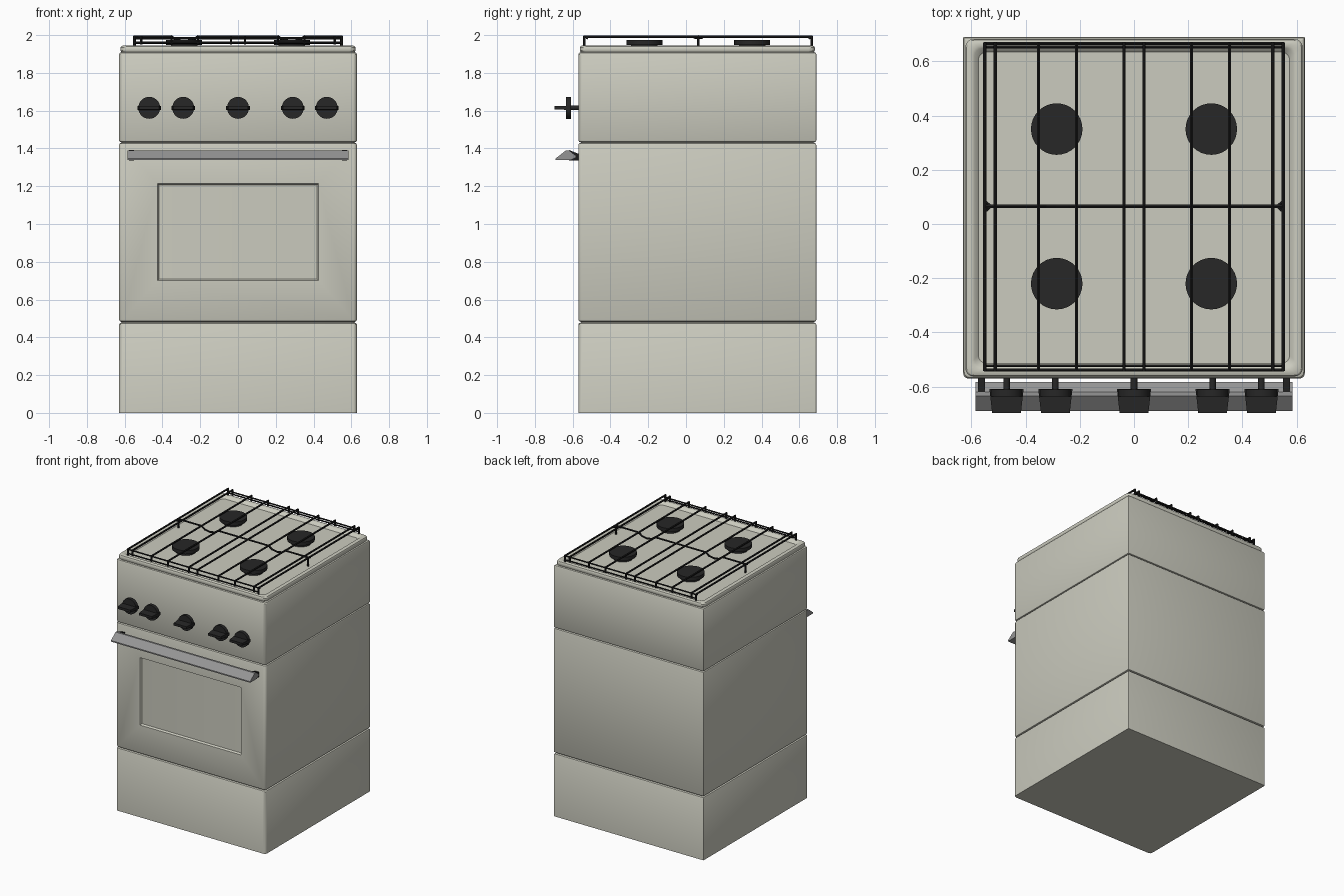
import bpy, bmesh, math
from mathutils import Matrix, Vector

if "Cube" in bpy.data.objects:
    bpy.data.objects.remove(bpy.data.objects["Cube"])


def material(name, c):
    m = bpy.data.materials.new(name)
    m.diffuse_color = (*c, 1)
    m.use_nodes = True
    m.node_tree.nodes["Principled BSDF"].inputs["Base Color"].default_value = m.diffuse_color
    return m


ENAMEL = material("enamel", (0.60, 0.60, 0.52))
BLACK = material("black", (0.012, 0.012, 0.012))
IRON = material("dark_iron", (0.02, 0.02, 0.02))
STEEL = material("steel", (0.3, 0.3, 0.3))


def finish(name, bm, mat, smooth=True):
    bmesh.ops.recalc_face_normals(bm, faces=bm.faces)
    me = bpy.data.meshes.new(name)
    bm.to_mesh(me)
    bm.free()
    ob = bpy.data.objects.new(name, me)
    bpy.context.collection.objects.link(ob)
    me.materials.append(mat)
    if smooth:
        bpy.ops.object.select_all(action='DESELECT')
        ob.select_set(True)
        bpy.context.view_layer.objects.active = ob
        bpy.ops.object.shade_smooth_by_angle(angle=math.radians(30))
    return ob


def outline(inset, r_front, r_back, steps=4):
    x, y0, y1 = 0.63 - inset, -0.57 + inset, 0.69 - inset
    pts = []
    for sx, cy, sy, r, a0 in ((1, y1, 1, r_back, 0), (-1, y1, 1, r_back, 90),
                              (-1, y0, -1, r_front, 180), (1, y0, -1, r_front, 270)):
        for i in range(steps + 1):
            a = math.radians(a0 + 90 * i / steps)
            pts.append((sx * (x - r) + r * math.cos(a), cy - sy * r + r * math.sin(a)))
    return pts


def loft(name, levels, mat, r_front=0.02, r_back=0.003):
    """Stack of rounded rectangles given as (inset, z)."""
    bm = bmesh.new()
    rings = [[bm.verts.new((x, y, z)) for x, y in outline(i, r_front, r_back)] for i, z in levels]
    n = len(rings[0])
    for a, b in zip(rings, rings[1:]):
        for i in range(n):
            bm.faces.new((a[i], a[(i + 1) % n], b[(i + 1) % n], b[i]))
    bm.faces.new(rings[0])
    bm.faces.new(rings[-1])
    return finish(name, bm, mat)


def extrude_profile(name, pts, width, mat, x=0.0):
    """(y, z) profile extruded along x."""
    bm = bmesh.new()
    f = bm.faces.new([bm.verts.new((x - width / 2, y, z)) for y, z in pts])
    ex = bmesh.ops.extrude_face_region(bm, geom=[f])
    bmesh.ops.translate(bm, vec=(width, 0, 0),
                        verts=[v for v in ex["geom"] if isinstance(v, bmesh.types.BMVert)])
    return finish(name, bm, mat, False)


def tube(bm, pts, r=0.007, sides=6):
    for a, b in zip(pts, pts[1:]):
        a, b = Vector(a), Vector(b)
        d = b - a
        rot = d.to_track_quat('Z', 'Y').to_matrix().to_4x4()
        bmesh.ops.create_cone(bm, cap_ends=True, segments=sides, radius1=r, radius2=r,
                              depth=d.length + r, matrix=Matrix.Translation((a + b) / 2) @ rot)


def frustum(bm, half1, y1, half2, y2, zc):
    """Tapered block along y; halves are (x, z) half sizes."""
    rings = [[bm.verts.new((sx * h[0], y, zc + sz * h[1])) for sx, sz in ((-1, -1), (1, -1), (1, 1), (-1, 1))]
             for h, y in ((half1, y1), (half2, y2))]
    a, b = rings
    bm.faces.new(a)
    bm.faces.new(b)
    for i in range(4):
        bm.faces.new((a[i], a[(i + 1) % 4], b[(i + 1) % 4], b[i]))


# Cabinet sections separated by grooves
loft("drawer_base", [(0, 0), (0, 0.468), (0.003, 0.474), (0.012, 0.478)], ENAMEL)
door = loft("oven_door_body", [(0.012, 0.482), (0.003, 0.486), (0, 0.494), (0, 1.418),
                               (0.003, 1.426), (0.012, 1.430)], ENAMEL)
loft("control_panel", [(0.012, 1.432), (0.003, 1.436), (0, 1.444), (0, 1.898),
                       (0.004, 1.906), (0.012, 1.91)], ENAMEL)
loft("groove_core", [(0.014, 0.46), (0.014, 1.46)], ENAMEL)

# Cooktop tray with raised rim
loft("cooktop", [(0.012, 1.91), (0.008, 1.918), (0.008, 1.934), (0.012, 1.941), (0.02, 1.945),
                 (0.034, 1.945), (0.042, 1.941), (0.056, 1.925)], ENAMEL, 0.03, 0.03)

# Oven window recess and glass
bm = bmesh.new()
frustum(bm, (0.427, 0.257), -0.571, (0.408, 0.24), -0.54, 0.957)
cutter = finish("window_cutter", bm, ENAMEL, False)
cut = door.modifiers.new("window", 'BOOLEAN')
cut.object = cutter
cut.solver = 'EXACT'
bpy.context.view_layer.objects.active = door
bpy.ops.object.modifier_apply(modifier=cut.name)
bpy.data.objects.remove(cutter)
bm = bmesh.new()
frustum(bm, (0.41, 0.242), -0.543, (0.41, 0.242), -0.535, 0.957)
finish("oven_window", bm, BLACK, False)

# Door handle and its brackets
extrude_profile("door_handle", [(-0.69, 1.347), (-0.635, 1.39), (-0.62, 1.39), (-0.583, 1.362),
                                (-0.583, 1.352), (-0.61, 1.338), (-0.69, 1.338)], 1.17, STEEL)
for s in (-1, 1):
    extrude_profile("handle_bracket", [(-0.62, 1.392), (-0.565, 1.37), (-0.565, 1.335), (-0.62, 1.335)],
                    0.026, BLACK, s * 0.563)

# Control knobs: stem, disc and grip blade
for x in (-0.47, -0.29, 0, 0.29, 0.47):
    bm = bmesh.new()
    rot = Matrix.Rotation(math.radians(90), 4, 'X')
    for r, y0, y1 in ((0.012, -0.56, -0.615), (0.058, -0.61, -0.636)):
        bmesh.ops.create_cone(bm, cap_ends=True, segments=28, radius1=r, radius2=r, depth=abs(y1 - y0),
                              matrix=Matrix.Translation((0, (y0 + y1) / 2, 1.615)) @ rot)
    frustum(bm, (0.063, 0.011), -0.609, (0.053, 0.009), -0.697, 1.615)
    bmesh.ops.translate(bm, vec=(x, 0, 0), verts=bm.verts)
    finish("control_knob", bm, IRON)

# Burners: neck and cap
for x in (-0.285, 0.285):
    for y in (-0.22, 0.35):
        bm = bmesh.new()
        for r, z0, z1 in ((0.07, 1.92, 1.95), (0.095, 1.947, 1.974)):
            bmesh.ops.create_cone(bm, cap_ends=True, segments=32, radius1=r, radius2=r, depth=z1 - z0,
                                  matrix=Matrix.Translation((x, y, (z0 + z1) / 2)))
        finish("burner", bm, IRON)

# Pan support grate
YF, YB, YM, ZT, ZL = -0.538, 0.665, 0.065, 1.992, 1.93
bm = bmesh.new()
for s in (-1, 1):
    tube(bm, [(s * 0.55, YF, ZL), (s * 0.55, YF, ZT), (s * 0.55, YB, ZT), (s * 0.55, YB, ZL)])
    for x in (0.512, 0.352, 0.212, 0.037):
        tube(bm, [(s * x, YF, 1.955), (s * x, YF, ZT), (s * x, YB, ZT), (s * x, YB, 1.955)])
    # cross bar dips between the burners
    tube(bm, [(s * x, YM, z) for x, z in ((0.545, ZL), (0.545, ZT), (0.352, ZT), (0.325, 1.972),
                                          (0.285, 1.965), (0.24, 1.972), (0.212, ZT), (0, ZT))])
    tube(bm, [(s * 0.55, YM - 0.018, ZT - 0.005), (s * 0.53, YM, ZT - 0.005), (s * 0.55, YM + 0.018, ZT - 0.005)])
for y, z in ((YF, 1.96), (YF + 0.015, 1.983), (YB - 0.012, 1.983), (YB, 1.96)):
    tube(bm, [(-0.55, y, z), (0.55, y, z)], 0.006)
finish("pan_support", bm, BLACK)
